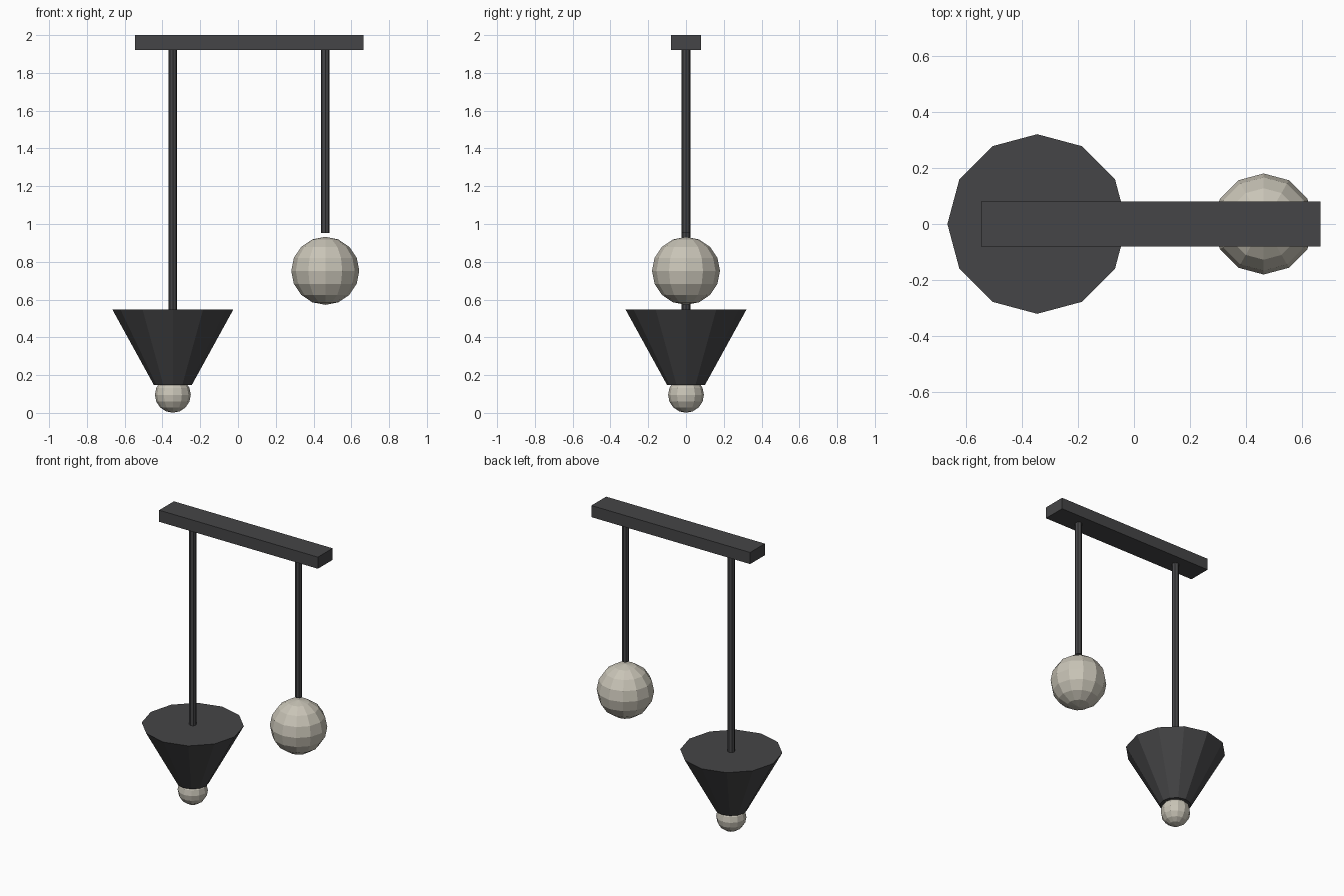
import bpy

if "Cube" in bpy.data.objects:
    bpy.data.objects.remove(bpy.data.objects["Cube"])

SHADE_X, GLOBE_X = -0.345, 0.462


def material(name, color):
    m = bpy.data.materials.new(name)
    m.diffuse_color = color
    m.use_nodes = True
    m.node_tree.nodes["Principled BSDF"].inputs["Base Color"].default_value = m.diffuse_color
    return m


black = material("black_metal", (0.06, 0.06, 0.063, 1))
cream = material("warm_glass", (0.58, 0.55, 0.47, 1))


def finish(name, mat):
    ob = bpy.context.object
    ob.name = name
    ob.data.materials.append(mat)
    return ob


def cone(name, x, z0, z1, r0, r1, sides):
    bpy.ops.mesh.primitive_cone_add(vertices=sides, radius1=r0, radius2=r1,
                                    depth=z1 - z0, location=(x, 0, (z0 + z1) / 2))
    return finish(name, black)


def ball(name, x, z, r):
    bpy.ops.mesh.primitive_uv_sphere_add(segments=12, ring_count=8, radius=r,
                                         location=(x, 0, z))
    return finish(name, cream)


# Ceiling bar
bpy.ops.mesh.primitive_cube_add(size=1, location=(0.06, 0, 1.96))
bar = finish("ceiling_bar", black)
bar.scale = (1.21, 0.16, 0.08)

# Long pendant: rod, flared shade, small bulb
cone("long_rod", SHADE_X, 0.545, 1.925, 0.023, 0.023, 8)
cone("shade", SHADE_X, 0.147, 0.547, 0.10, 0.32, 12)
ball("small_bulb", SHADE_X, 0.096, 0.095)

# Short pendant: rod and globe
cone("short_rod", GLOBE_X, 0.953, 1.925, 0.023, 0.023, 8)
ball("globe", GLOBE_X, 0.752, 0.18)
